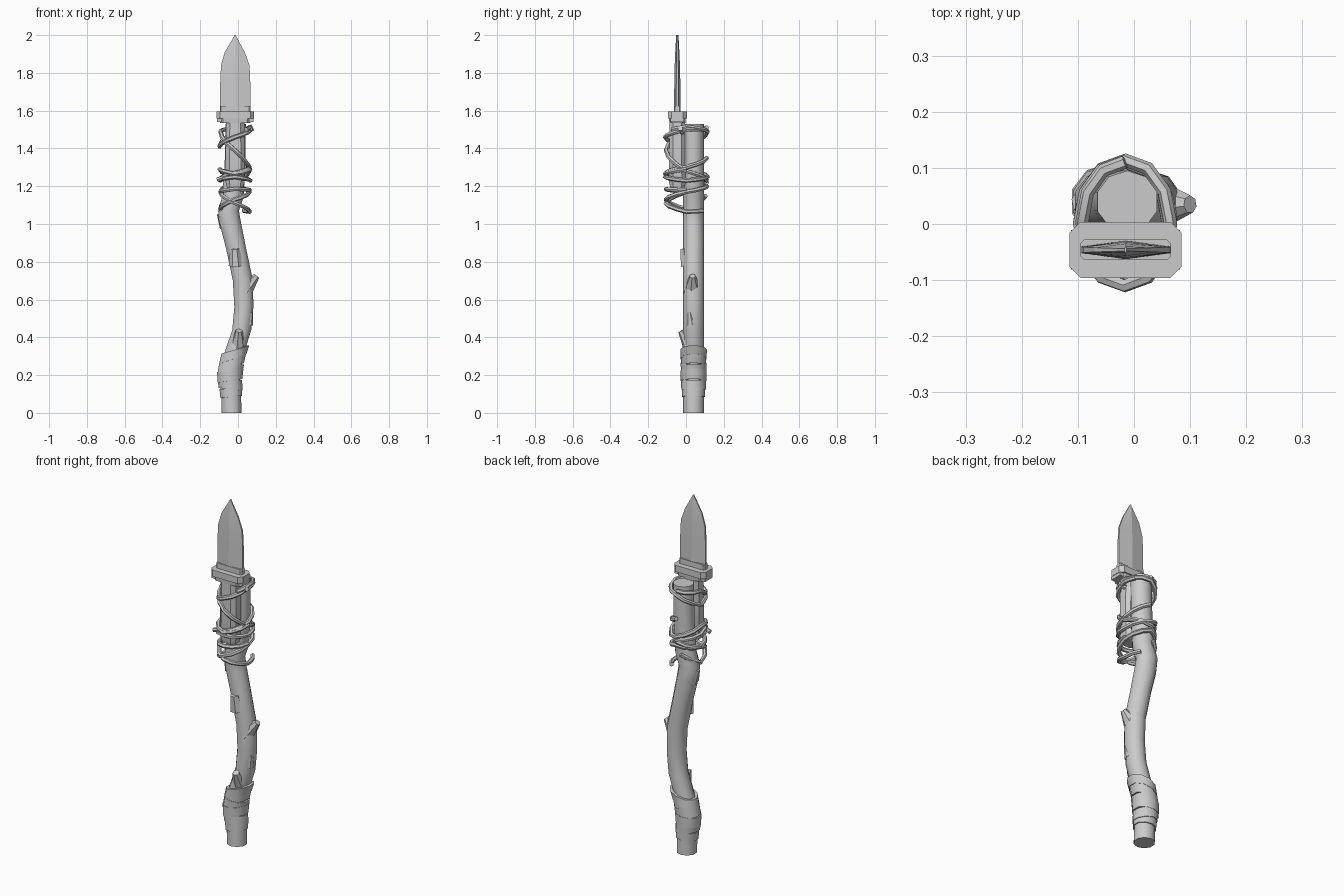
import bpy, bmesh, math
from mathutils import Vector

cube = bpy.data.objects.get("Cube")
if cube:
    bpy.data.objects.remove(cube, do_unlink=True)

mat = bpy.data.materials.new("plain grey")
mat.use_nodes = True
GREY = (0.6, 0.6, 0.6, 1)
mat.diffuse_color = GREY
mat.node_tree.nodes["Principled BSDF"].inputs["Base Color"].default_value = GREY


def finish(obj, angle):
    obj.data.materials.append(mat)
    bpy.ops.object.select_all(action='DESELECT')
    obj.select_set(True)
    bpy.context.view_layer.objects.active = obj
    bpy.ops.object.shade_smooth_by_angle(angle=math.radians(angle))
    return obj


def loft(name, rings, caps=True, angle=46):
    """Skin a list of point rings into one mesh."""
    bm = bmesh.new()
    loops = [[bm.verts.new(p) for p in ring] for ring in rings]
    n = len(loops[0])
    for low, high in zip(loops, loops[1:]):
        for i in range(n):
            j = (i + 1) % n
            bm.faces.new((low[i], low[j], high[j], high[i]))
    if caps:
        bm.faces.new(loops[0][::-1])
        bm.faces.new(loops[-1])
    bmesh.ops.recalc_face_normals(bm, faces=bm.faces)
    mesh = bpy.data.meshes.new(name)
    bm.to_mesh(mesh)
    bm.free()
    obj = bpy.data.objects.new(name, mesh)
    bpy.context.collection.objects.link(obj)
    return finish(obj, angle)


# Crooked stick: height, centre x, half width
PATH = [(0, -.034, .055), (.1, -.036, .055), (.2, -.046, .058), (.3, -.025, .055),
        (.44, .02, .053), (.56, .031, .053), (.7, .026, .056), (.87, -.01, .056),
        (1.0, -.04, .06), (1.07, -.05, .058), (1.14, -.028, .06), (1.3, -.016, .058), (1.53, -.012, .056)]
STICK_Y = .04


def centre(z):
    for (z0, x0, r0), (z1, x1, r1) in zip(PATH, PATH[1:]):
        if z <= z1:
            t = (z - z0) / (z1 - z0)
            return x0 + (x1 - x0) * t, r0 + (r1 - r0) * t
    return PATH[-1][1:]


def around(z, grow=0, tilt=0, sides=10):
    ring = []
    for i in range(sides):
        a = math.tau * (i + .5) / sides
        zi = max(0, z + tilt * math.cos(a))
        x, r = centre(zi)
        ring.append((x + (r + grow) * math.cos(a), STICK_Y + (.055 + grow) * math.sin(a), zi))
    return ring


loft("stick", [around(z) for z, x, r in PATH])


# Knots and splinters growing out of the stick
def stub(name, base, tip, r0, r1, squash=1.0):
    base, tip = Vector(base), Vector(tip)
    axis = (tip - base).normalized()
    turn = axis.to_track_quat('Z', 'Y')
    rings = []
    for p, r in ((base, r0), (tip, r1)):
        rings.append([p + turn @ Vector((r * math.cos(k * math.tau / 7),
                                         r * squash * math.sin(k * math.tau / 7), 0)) for k in range(7)])
    loft(name, rings)


stub("right_knot", (.03, .035, .65), (.1, .035, .725), .052, .016)
stub("left_knot", (-.055, .04, 1.0), (-.095, .04, 1.06), .05, .02)
stub("front_splinter", (.0, .02, .36), (.005, -.025, .435), .04, .018)
stub("side_splinter", (.05, .03, .47), (.066, .02, .535), .03, .014)
stub("upper_splinter", (-.01, .01, .78), (-.015, -.005, .87), .04, .026)

# Cloth bands round the grip: lower edge, upper edge, slope, thickness
BANDS = [(.085, .13, .006, .006), (.125, .18, -.008, .01), (.17, .225, .01, .013),
         (.21, .265, -.012, .012), (.25, .3, .014, .011), (.285, .335, .028, .014)]
for i, (low, high, slope, grow) in enumerate(BANDS):
    loft(f"cloth_band_{i + 1}", [around(low, 0, slope), around(low, grow, slope),
                                 around(high, grow * 1.1, slope * .8), around(high, 0, slope * .8)], caps=False)

KX, KY = -.015, -.046


# Knife parts share a chamfered rectangular section
def section(z, hx, hy, cut, y=KY):
    pts = [(hx, hy - cut), (hx - cut, hy), (cut - hx, hy), (-hx, hy - cut),
           (-hx, cut - hy), (cut - hx, -hy), (hx - cut, -hy), (hx, cut - hy)]
    return [(KX + px, y + py, z) for px, py in pts]


loft("knife_handle", [section(1.19, .042, .036, .016), section(1.22, .05, .044, .02),
                      section(1.4, .05, .042, .02), section(1.55, .048, .042, .02)], angle=20)
loft("guard_collar", [section(1.535, .08, .042, .015), section(1.57, .08, .045, .015)], angle=20)
loft("guard", [section(1.558, .1, .05, .02), section(1.595, .1, .05, .02)], angle=20)
for side in (-1, 1):
    x = KX + side * .085
    loft("left_guard_lug" if side > 0 else "right_guard_lug",
         [[(x + a * .012, KY + b * .035, z) for a, b in ((-1, -1), (1, -1), (1, 1), (-1, 1))]
          for z in (1.54, 1.56)], angle=20)


# Blade with a central ridge and thin bevelled edges
def blade_section(z, left, right, thick):
    edge = thick * .35
    mid = KX if right - left > .02 else (left + right) / 2
    return [(right, KY - edge, z), (right, KY + edge, z), (mid, KY + thick, z),
            (left, KY + edge, z), (left, KY - edge, z), (mid, KY - thick, z)]


loft("blade", [blade_section(1.59, -.095, .066, .017), blade_section(1.75, -.094, .065, .016),
               blade_section(1.84, -.09, .061, .014), blade_section(1.91, -.07, .036, .011),
               blade_section(2.0, -.017, -.013, .006)], angle=12)
loft("blade_collar", [section(1.59, .08, .018, .006), section(1.625, .08, .018, .006)], angle=20)


# Cord lashing: turns run right, front, left, back
def cord(name, knots, grow=0):
    pts = []
    for (t0, z0), (t1, z1) in zip(knots, knots[1:]):
        for k in range(3):
            f = k / 3
            pts.append((t0 + (t1 - t0) * f, z0 + (z1 - z0) * f))
    pts.append(knots[-1])
    data = bpy.data.curves.new(name, 'CURVE')
    data.dimensions = '3D'
    data.bevel_depth = .012
    data.bevel_resolution = 1
    data.use_fill_caps = True
    line = data.splines.new('POLY')
    line.points.add(len(pts) - 1)
    for p, (t, z) in zip(line.points, pts):
        a = -math.tau * t
        p.co = (-.016 + (.077 + grow) * math.cos(a), .002 + (.108 + grow) * math.sin(a), z, 1)
    obj = bpy.data.objects.new(name, data)
    bpy.context.collection.objects.link(obj)
    bpy.ops.object.select_all(action='DESELECT')
    obj.select_set(True)
    bpy.context.view_layer.objects.active = obj
    bpy.ops.object.convert(target='MESH')
    finish(bpy.context.object, 50)


cord("top_cord", [(-.1, 1.5), (0, 1.5), (.25, 1.46), (.5, 1.41), (.75, 1.49), (1, 1.515), (1.12, 1.5)], .004)
cord("cross_cord", [(.75, 1.51), (.5, 1.49), (.25, 1.39), (0, 1.28), (-.25, 1.23), (-.5, 1.24),
                    (-.75, 1.27), (-1, 1.3), (-1.25, 1.35)])
cord("middle_cord", [(0, 1.29), (.25, 1.265), (.5, 1.29), (.75, 1.25), (1, 1.23), (1.25, 1.25), (1.55, 1.23)], .004)
cord("lower_cord", [(0, 1.18), (.25, 1.185), (.5, 1.17), (.75, 1.2), (1, 1.17), (1.25, 1.13),
                    (1.5, 1.08), (1.7, 1.15)])
cord("bottom_cord", [(.75, 1.22), (.5, 1.17), (.25, 1.11), (0, 1.065), (-.15, 1.07)])

# Cord ends sticking out of the lashing
stub("upper_cord_end", (.04, -.02, 1.485), (.078, -.03, 1.505), .013, .013)
stub("lower_cord_end", (-.06, -.07, 1.25), (-.11, -.06, 1.235), .012, .012)
